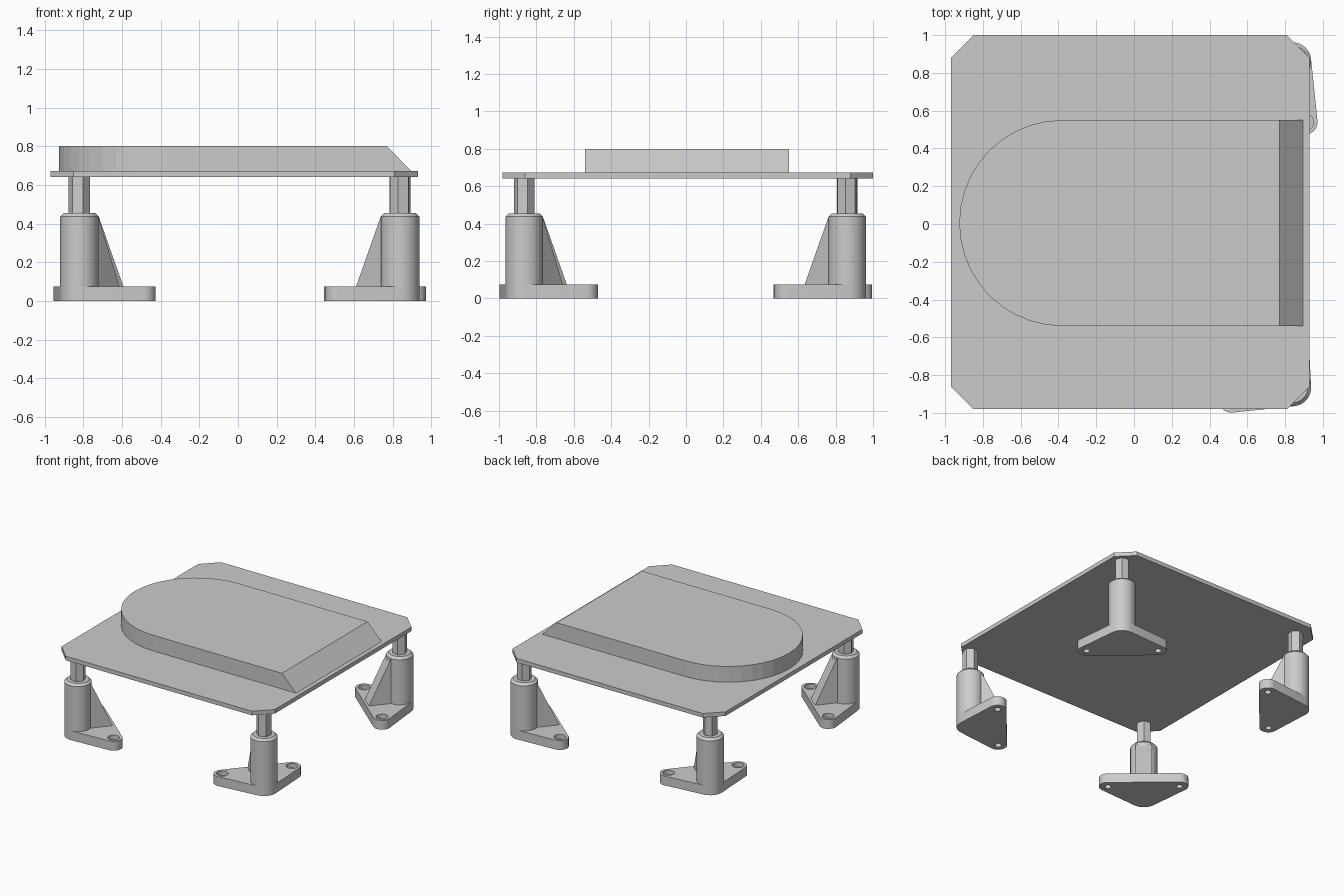
import bpy, bmesh
from math import cos, sin, radians, pi
from mathutils import Matrix

if "Cube" in bpy.data.objects:
    bpy.data.objects.remove(bpy.data.objects["Cube"])


def link(name, bm):
    bmesh.ops.recalc_face_normals(bm, faces=bm.faces)
    mesh = bpy.data.meshes.new(name)
    bm.to_mesh(mesh)
    bm.free()
    ob = bpy.data.objects.new(name, mesh)
    bpy.context.collection.objects.link(ob)
    return ob


def prism(name, pts, vec):
    """Extrude a closed 3D outline along vec."""
    bm = bmesh.new()
    f = bm.faces.new([bm.verts.new(p) for p in pts])
    r = bmesh.ops.extrude_face_region(bm, geom=[f])
    bmesh.ops.translate(bm, vec=vec, verts=[v for v in r['geom'] if isinstance(v, bmesh.types.BMVert)])
    return link(name, bm)


def cyl(name, r, z0, z1, n, at=(0, 0), chamfer=0):
    """Upright cylinder with an optional chamfered top."""
    bm = bmesh.new()
    rings = [(r, z0), (r, z1 - chamfer), (r - chamfer, z1)] if chamfer else [(r, z0), (r, z1)]
    loops = [[bm.verts.new((at[0] + q * cos(2 * pi * i / n), at[1] + q * sin(2 * pi * i / n), z))
              for i in range(n)] for q, z in rings]
    for a, b in zip(loops, loops[1:]):
        for i in range(n):
            bm.faces.new((a[i], a[(i + 1) % n], b[(i + 1) % n], b[i]))
    bm.faces.new(loops[0])
    bm.faces.new(loops[-1])
    return link(name, bm)


def smooth(ob):
    bpy.ops.object.select_all(action='DESELECT')
    ob.select_set(True)
    bpy.context.view_layer.objects.active = ob
    bpy.ops.object.shade_smooth_by_angle(angle=radians(30))


# Top plate with clipped corners
x0, x1, y0, y1, c = -0.97, 0.93, -0.98, 1.0, 0.12
prism("plate", [(x0 + c, y0, .64), (x1 - c, y0, .64), (x1, y0 + c, .64), (x1, y1 - c, .64),
                (x1 - c, y1, .64), (x0 + c, y1, .64), (x0, y1 - c, .64), (x0, y0 + c, .64)], (0, 0, .033))

# Raised pad: rounded on the left, sloped on the right
bm = bmesh.new()
pad_r, n = 0.545, 20
arc = [(-.38 + pad_r * cos(radians(90 + 180 * i / n)), .005 + pad_r * sin(radians(90 + 180 * i / n)))
       for i in range(n + 1)]
loops = [[bm.verts.new((x, y, z)) for x, y in arc + [(xe, -.54), (xe, .55)]]
         for z, xe in ((.673, .895), (.80, .77))]
m = len(loops[0])
for i in range(m):
    j = (i + 1) % m
    bm.faces.new((loops[0][i], loops[0][j], loops[1][j], loops[1][i]))
bm.faces.new(loops[0])
bm.faces.new(loops[1])
link("raised_pad", bm)

# Foot (local +x points to the plate's middle): hull of three discs
SPREAD, REACH = radians(52.5), 0.33
lobes = [(REACH * cos(a), REACH * sin(a)) for a in (SPREAD, -SPREAD)]
bm = bmesh.new()
for cx, cy, r in [(0, 0, .1)] + [(x, y, .065) for x, y in lobes]:
    for i in range(32):
        for z in (0, .075):
            bm.verts.new((cx + r * cos(i * pi / 16), cy + r * sin(i * pi / 16), z))
hull = bmesh.ops.convex_hull(bm, input=bm.verts)
bmesh.ops.delete(bm, geom=[v for v in bm.verts if not v.link_faces], context='VERTS')
bmesh.ops.dissolve_limit(bm, angle_limit=radians(1), verts=bm.verts, edges=bm.edges)
foot = link("foot", bm)

# Counterbored screw holes
cutters = []
for p in lobes:
    for r, z in ((.024, -.05), (.044, .04)):
        cutter = cyl("hole_cutter", r, z, .15, 20, p)
        mod = foot.modifiers.new("hole", 'BOOLEAN')
        mod.operation, mod.object, mod.solver = 'DIFFERENCE', cutter, 'EXACT'
        cutter.hide_render = True
        cutters.append(cutter)
bpy.context.view_layer.update()
foot_mesh = bpy.data.meshes.new_from_object(foot.evaluated_get(bpy.context.evaluated_depsgraph_get()))
foot.modifiers.clear()
foot.data = foot_mesh
for cutter in cutters:
    bpy.data.objects.remove(cutter)

# Post, gusset rib and hexagonal rod
post = cyl("post", .1, .07, .455, 32, chamfer=.018)
rib_w = 0.06
rib = prism("rib", [(0, -rib_w, .07), (.25, -rib_w, .07), (.08, -rib_w, .437), (0, -rib_w, .437)], (0, 2 * rib_w, 0))
rod = cyl("rod", .056, .44, .645, 6)
for ob in (foot, post):
    smooth(ob)

# Four legs, each turned inward with a slight twist
corners = [("front_left", -.82, -.865, 45), ("front_right", .838, -.865, 135),
           ("back_right", .838, .862, 225), ("back_left", -.82, .862, 315)]
for k, (label, x, y, turn) in enumerate(corners):
    place = Matrix.Translation((x, y, 0)) @ Matrix.Rotation(radians(turn + 4.5), 4, 'Z')
    for part in (foot, post, rib, rod):
        ob = bpy.data.objects.new(f"{label}_{part.name}", part.data)
        ob.matrix_world = place
        bpy.context.collection.objects.link(ob)
for part in (foot, post, rib, rod):
    bpy.data.objects.remove(part)
